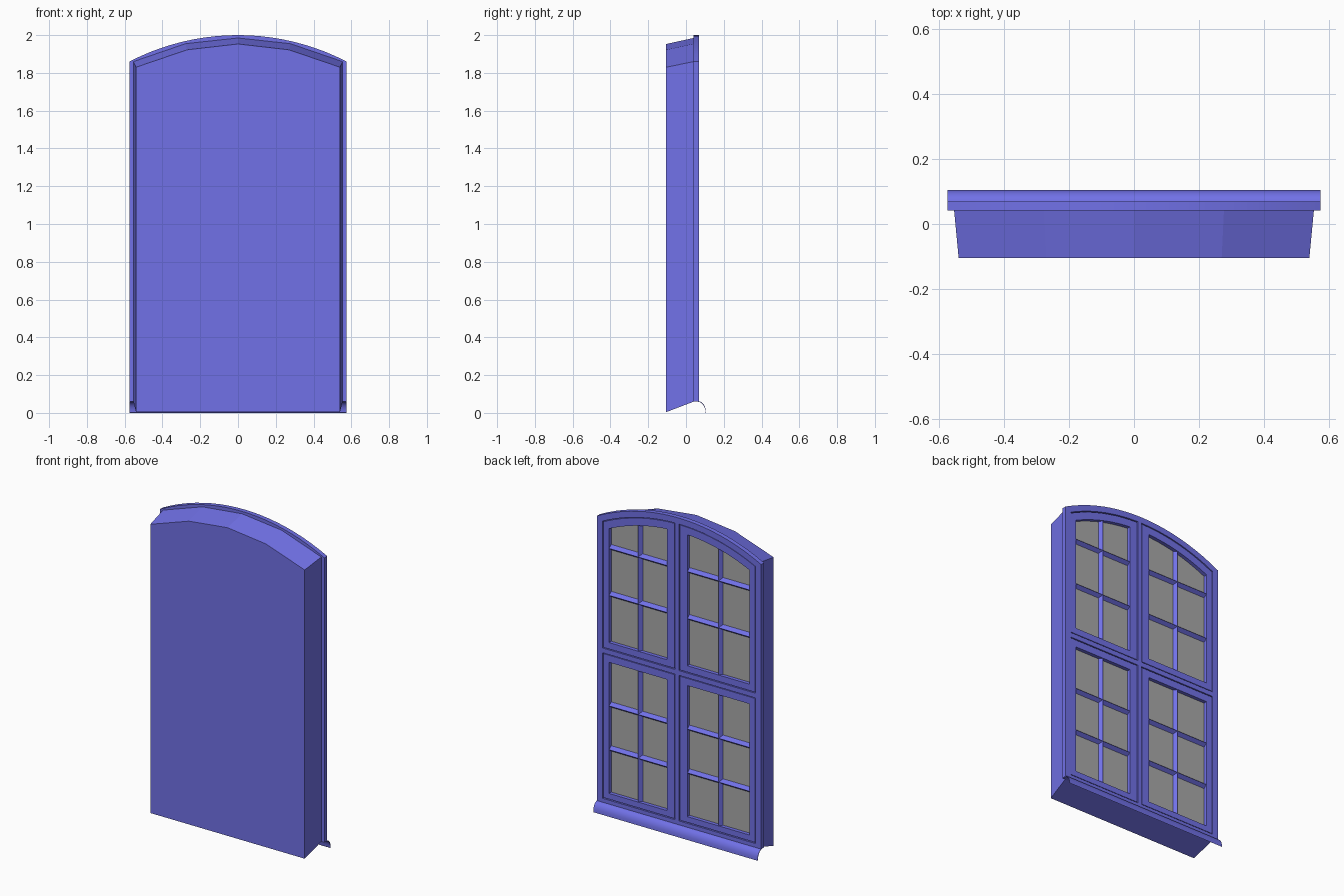
import bpy, bmesh, math

if "Cube" in bpy.data.objects:
    bpy.data.objects.remove(bpy.data.objects["Cube"])

def material(name, rgb):
    m = bpy.data.materials.new(name)
    m.diffuse_color = (*rgb, 1)
    m.use_nodes = True
    m.node_tree.nodes["Principled BSDF"].inputs["Base Color"].default_value = m.diffuse_color
    return m

PAINT = material("violet_paint", (0.165, 0.165, 0.80))
GLASS = material("grey_glass", (0.40, 0.40, 0.40))

def finish(name, bm, mat, smooth=False, recalc=True):
    if recalc:
        bmesh.ops.recalc_face_normals(bm, faces=bm.faces)
    me = bpy.data.meshes.new(name)
    bm.to_mesh(me)
    bm.free()
    ob = bpy.data.objects.new(name, me)
    bpy.context.collection.objects.link(ob)
    me.materials.append(mat)
    if smooth:
        bpy.context.view_layer.objects.active = ob
        ob.select_set(True)
        bpy.ops.object.shade_smooth_by_angle(angle=math.radians(30))
        ob.select_set(False)
    return ob

# Segmental arch, lowered concentrically by an inset
R = 1.251
def arch(inset):
    return lambda x: 2 - R + math.sqrt((R - inset) ** 2 - x * x)

def flat(z):
    return lambda x: z

def outline(x0, x1, z0, top, n=20):
    pts = [(x0, z0), (x1, z0)]
    for i in range(n + 1):
        x = x1 + (x0 - x1) * i / n
        pts.append((x, top(x)))
    return pts

def ring(name, outer, inner, y0, y1):
    """Solid frame between two matching outlines."""
    bm = bmesh.new()
    loops = [[bm.verts.new((x, y, z)) for x, z in pts]
             for pts, y in ((outer, y0), (outer, y1), (inner, y1), (inner, y0))]
    n = len(outer)
    for a in range(4):
        A, B = loops[a], loops[(a + 1) % 4]
        for i in range(n):
            j = (i + 1) % n
            bm.faces.new((A[i], A[j], B[j], B[i]))
    return finish(name, bm, PAINT, True)

def loft(name, a, b, mat, smooth=False):
    """Closed solid joining two 3D outlines."""
    bm = bmesh.new()
    A = [bm.verts.new(p) for p in a]
    B = [bm.verts.new(p) for p in b]
    n = len(A)
    for i in range(n):
        j = (i + 1) % n
        bm.faces.new((A[i], A[j], B[j], B[i]))
    bm.faces.new(A)
    bm.faces.new(B)
    return finish(name, bm, mat, smooth)

def box(name, x0, x1, y0, y1, z0, z1):
    q = [(x0, z0), (x1, z0), (x1, z1), (x0, z1)]
    return loft(name, [(x, y0, z) for x, z in q], [(x, y1, z) for x, z in q], PAINT)

# Tapered reveal block in front, with a four-sided arch
def block_loop(y, w, z0, zs, zm, zt):
    return [(x, y, z) for x, z in ((-w, z0), (w, z0), (w, zs), (w / 2, zm),
                                   (0, zt), (-w / 2, zm), (-w, zs))]
loft("reveal_block", block_loop(-0.105, 0.54, 0.004, 1.83, 1.922, 1.953),
     block_loop(0.042, 0.554, 0.06, 1.86, 1.955, 1.985), PAINT)

# Outer frame, mullion (slightly off centre) and transom
BACK, GLASS_Y, SASH_Y, FRAME_Y = 0.041, 0.044, 0.067, 0.070
MID = 0.015
ring("outer_frame", outline(-0.575, 0.575, 0.06, arch(0)),
     outline(-0.535, 0.535, 0.085, arch(0.038)), BACK, FRAME_Y)
box("centre_mullion", MID - 0.014, MID + 0.014, BACK, FRAME_Y, 0.08, 1.965)
box("transom", -0.54, 0.54, BACK, FRAME_Y - 0.001, 1.005, 1.035)

# Triangular glazing bars
def bar(name, p, q, half=0.018):
    along_x = abs(p[0] - q[0]) > abs(p[1] - q[1])
    def section(c):
        x, z = c
        d = (0, half) if along_x else (half, 0)
        return [(x - d[0], GLASS_Y - 0.001, z - d[1]), (x, SASH_Y - 0.001, z),
                (x + d[0], GLASS_Y - 0.001, z + d[1])]
    loft(name, section(p), section(q), PAINT)

# Four sashes: outline, glass and bars
OUT = 0.492
rows = (("lower", 0.090, flat(1.0), 0.126, flat(0.955), (0.402, 0.679), 0.96),
        ("upper", 1.040, arch(0.043), 1.08, arch(0.09), (1.378, 1.675), 1.88))
for row, z0, top, g0, gtop, bars, vtop in rows:
    for side, s in (("left", -1), ("right", 1)):
        tag = row + "_" + side
        inner = MID + s * 0.071
        outer = s * OUT
        opening = outline(inner, outer, g0, gtop)
        ring("sash_" + tag, outline(MID + s * 0.019, s * 0.531, z0, top),
             opening, BACK, SASH_Y)
        bm = bmesh.new()
        f = bm.faces.new([bm.verts.new((x, GLASS_Y, z)) for x, z in opening])
        f.normal_update()
        if f.normal.y < 0:
            f.normal_flip()
        finish("glass_" + tag, bm, GLASS, recalc=False)
        for i, z in enumerate(bars):
            bar(f"bar_across_{tag}_{i + 1}", (inner, z), (outer, z))
        mid = (inner + outer) / 2
        bar("bar_upright_" + tag, (mid, g0), (mid, vtop))

# Curved drip sill: a thin rounded lip along the bottom
profile = [(0.066 + 0.039 * math.sin(a), 0.005 + 0.056 * math.cos(a))
           for a in (math.radians(15 * i) for i in range(7))]
sec = profile + [(y - 0.002, z - 0.003) for y, z in reversed(profile)]
sec = [(y, max(z, 0.0)) for y, z in sec]
sec = [(y, z if z > 0.0051 or y < 0.104 else 0.0) for y, z in sec]
loft("drip_sill", [(-0.575, y, z) for y, z in sec],
     [(0.575, y, z) for y, z in sec], PAINT, True)
